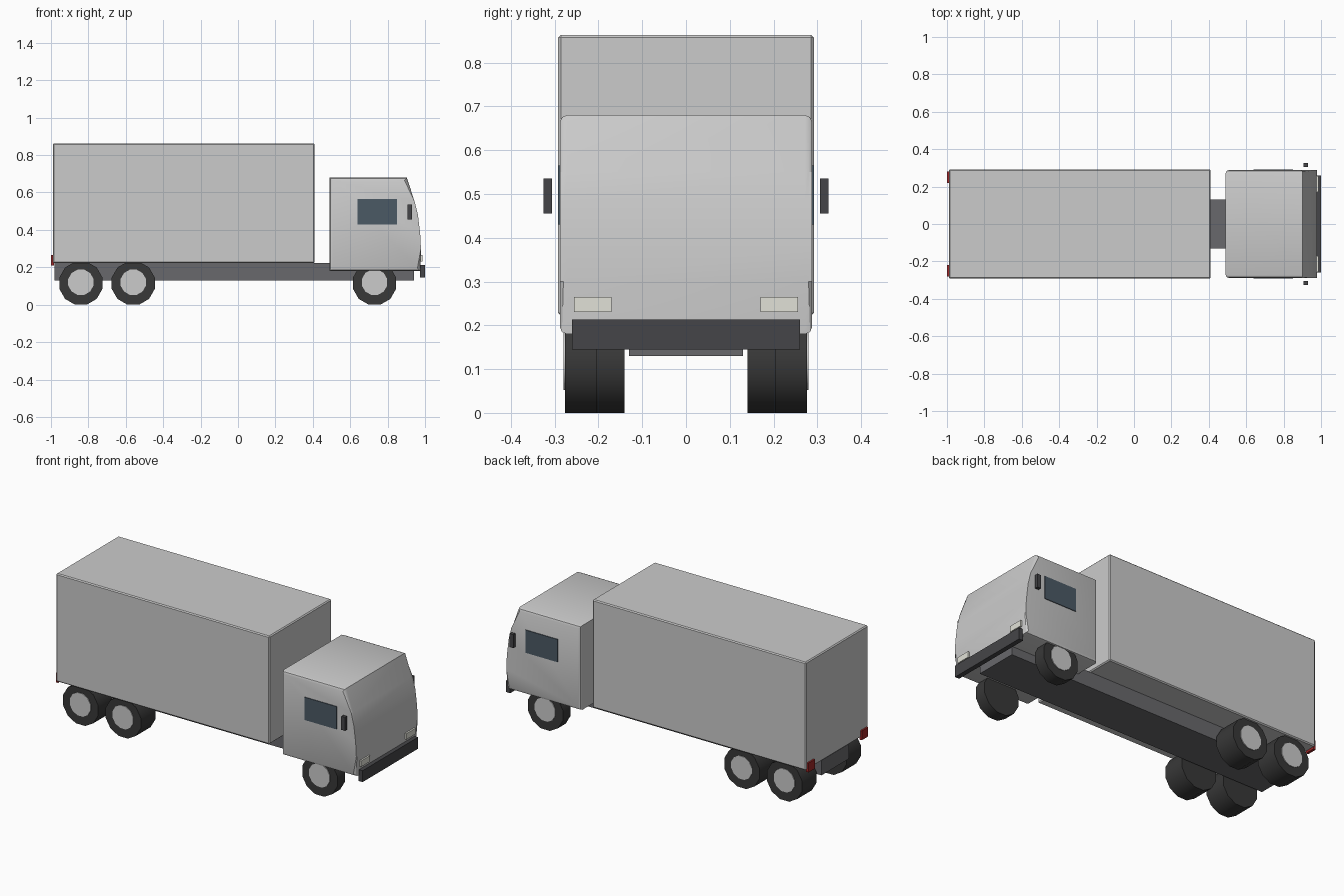
import bpy, bmesh, math

if "Cube" in bpy.data.objects:
    bpy.data.objects.remove(bpy.data.objects["Cube"])


def material(name, r, g, b):
    m = bpy.data.materials.new(name)
    m.diffuse_color = (r, g, b, 1)
    m.use_nodes = True
    m.node_tree.nodes["Principled BSDF"].inputs["Base Color"].default_value = m.diffuse_color
    return m


rubber = material("rubber", 0.04, 0.04, 0.04)
dark = material("dark_trim", 0.06, 0.06, 0.065)
frame = material("frame_grey", 0.14, 0.14, 0.15)
glass = material("glass", 0.07, 0.1, 0.13)
lamp = material("lamp_white", 0.75, 0.75, 0.68)
red = material("lamp_red", 0.35, 0.02, 0.02)


def finish(name, bm, mat=None, smooth=None):
    bmesh.ops.recalc_face_normals(bm, faces=bm.faces)
    me = bpy.data.meshes.new(name)
    bm.to_mesh(me)
    bm.free()
    ob = bpy.data.objects.new(name, me)
    bpy.context.collection.objects.link(ob)
    if mat:
        me.materials.append(mat)
    if smooth:
        bpy.ops.object.select_all(action='DESELECT')
        bpy.context.view_layer.objects.active = ob
        ob.select_set(True)
        bpy.ops.object.shade_smooth_by_angle(angle=math.radians(smooth))
    return ob


def box(name, x, y, z, mat=None, bevel=0):
    bm = bmesh.new()
    bmesh.ops.create_cube(bm, size=1)
    for v in bm.verts:
        for i, (a, b) in enumerate((x, y, z)):
            v.co[i] = (a + b) / 2 + v.co[i] * (b - a)
    if bevel:
        bmesh.ops.bevel(bm, geom=bm.edges[:], offset=bevel, segments=1, affect='EDGES')
    return finish(name, bm, mat)


def disc(name, x, y0, y1, z, radius, sides, mat=None):
    # Cylinder lying along y with a flat side at the bottom
    bm = bmesh.new()
    ring = [bm.verts.new((x + radius * math.cos(a), y0, z + radius * math.sin(a)))
            for a in (2 * math.pi * (i + 0.5) / sides for i in range(sides))]
    face = bm.faces.new(ring)
    new = bmesh.ops.extrude_face_region(bm, geom=[face])["geom"]
    for v in new:
        if isinstance(v, bmesh.types.BMVert):
            v.co.y = y1
    return finish(name, bm, mat, 40)


# Cargo body and chassis
box("cargo_box", (-0.99, 0.41), (-0.292, 0.292), (0.222, 0.863), bevel=0.006)
box("chassis", (-0.98, 0.94), (-0.13, 0.13), (0.13, 0.222), frame)

# Cab: side profile extruded across, outer rims bevelled
profile = [(0.49, 0.18), (0.975, 0.18), (0.978, 0.3), (0.974, 0.38),
           (0.962, 0.48), (0.945, 0.55), (0.902, 0.68), (0.49, 0.68)]
bm = bmesh.new()
left = [bm.verts.new((x, -0.288, z)) for x, z in profile]
right = [bm.verts.new((x, 0.288, z)) for x, z in profile]
sides = [bm.faces.new(left), bm.faces.new(right[::-1])]
for i in range(len(profile)):
    j = (i + 1) % len(profile)
    bm.faces.new((left[i], left[j], right[j], right[i]))
rims = [e for f in sides for e in f.edges]
bmesh.ops.bevel(bm, geom=rims, offset=0.016, segments=2, profile=0.5, affect='EDGES')
finish("cab", bm, None, 30)

# Front bumper
box("front_bumper", (0.972, 1.0), (-0.26, 0.26), (0.145, 0.213), dark)

# Parts repeated on both sides
for s, side in ((-1, "right"), (1, "left")):
    def span(a, b):
        return tuple(sorted((s * a, s * b)))
    box(side + "_window", (0.64, 0.85), span(0.28, 0.292), (0.43, 0.565), glass)
    box(side + "_mirror", (0.905, 0.93), span(0.306, 0.325), (0.455, 0.535), dark)
    box(side + "_headlight", (0.965, 0.987), span(0.17, 0.256), (0.23, 0.265), lamp)
    box(side + "_tail_light", (-1.0, -0.985), span(0.22, 0.28), (0.21, 0.265), red)
    # Wheels: wide pair at the rear, narrow at the front
    for name, x, inner in (("rear", -0.84, 0.14), ("middle", -0.56, 0.14),
                           ("front", 0.73, 0.205)):
        r = 0.115 / math.cos(math.pi / 12)
        disc(f"{side}_{name}_tyre", x, s * inner, s * 0.276, 0.115, r, 12, rubber)
        disc(f"{side}_{name}_hub", x, s * 0.25, s * 0.28, 0.12, 0.07, 12)
